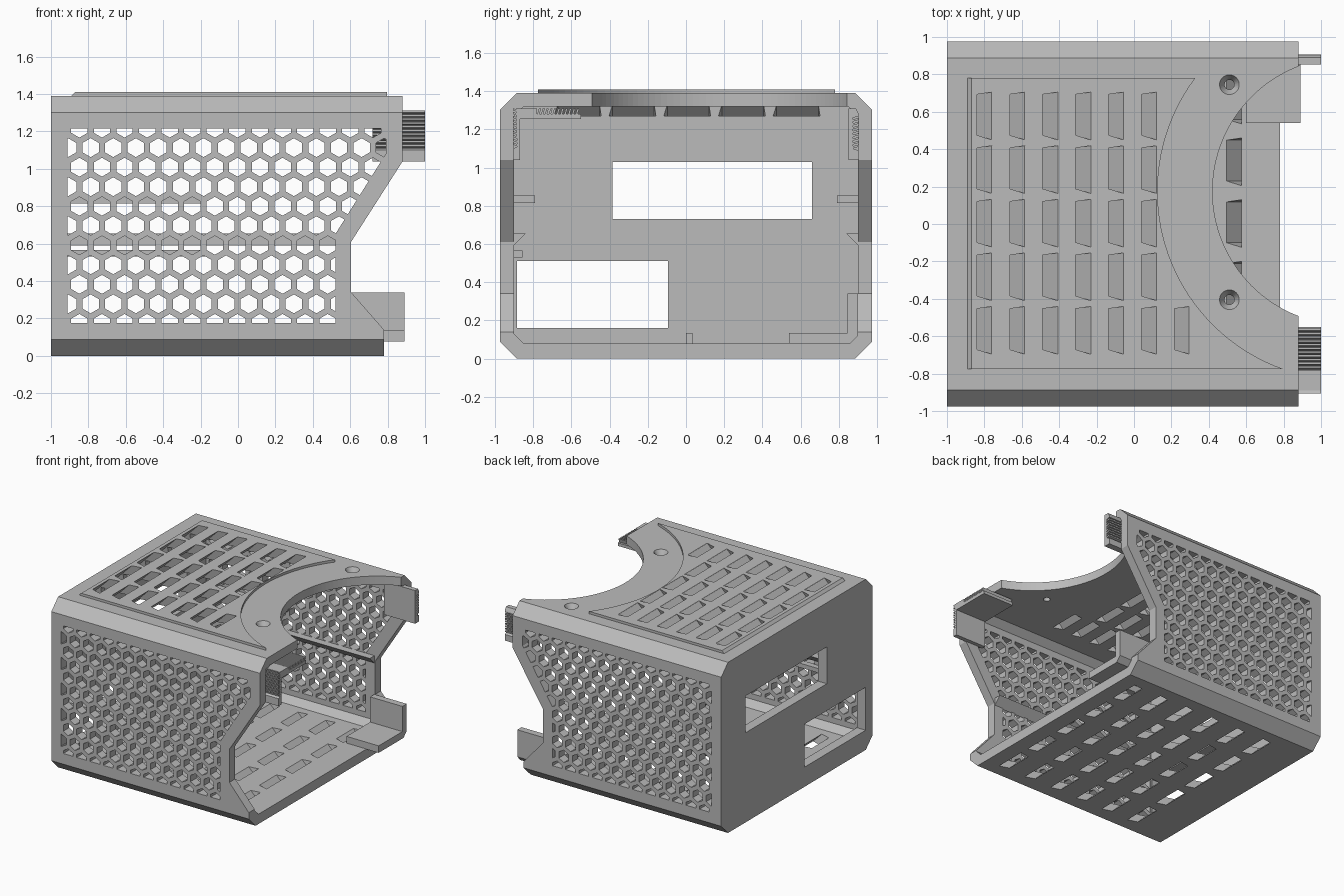
import bpy, bmesh, math
from mathutils import Vector

cube = bpy.data.objects.get("Cube")
if cube:
    bpy.data.objects.remove(cube, do_unlink=True)

grey = bpy.data.materials.new("plain grey")
grey.use_nodes = True
grey.diffuse_color = (0.5, 0.5, 0.5, 1)
grey.node_tree.nodes["Principled BSDF"].inputs["Base Color"].default_value = (0.5, 0.5, 0.5, 1)


def place(axis, p, t):
    return {"x": (t, p[0], p[1]), "y": (p[0], t, p[1]), "z": (p[0], p[1], t)}[axis]


def prisms(name, outlines, axis, lo, hi, shear=0):
    """Extrude 2D outlines along an axis; shear slides the far end in x."""
    bm = bmesh.new()
    for pts in outlines:
        a = [bm.verts.new(place(axis, p, lo)) for p in pts]
        b = [bm.verts.new(Vector(place(axis, p, hi)) + Vector((shear, 0, 0))) for p in pts]
        bm.faces.new(a)
        bm.faces.new(b[::-1])
        n = len(pts)
        for i in range(n):
            bm.faces.new((a[i], b[i], b[(i + 1) % n], a[(i + 1) % n]))
    bmesh.ops.recalc_face_normals(bm, faces=bm.faces)
    mesh = bpy.data.meshes.new(name)
    bm.to_mesh(mesh)
    bm.free()
    mesh.materials.append(grey)
    ob = bpy.data.objects.new(name, mesh)
    bpy.context.collection.objects.link(ob)
    return ob


def boolean(ob, cutter, op="DIFFERENCE", keep=False):
    mod = ob.modifiers.new("cut", "BOOLEAN")
    mod.operation, mod.solver, mod.object = op, "EXACT", cutter
    bpy.context.view_layer.update()
    with bpy.context.temp_override(object=ob, active_object=ob, selected_objects=[ob]):
        bpy.ops.object.modifier_apply(modifier=mod.name)
    if not keep:
        bpy.data.objects.remove(cutter, do_unlink=True)


def rect(x0, x1, y0, y1):
    return [(x0, y0), (x1, y0), (x1, y1), (x0, y1)]


def ring(cx, cy, r, n, turn=0):
    return [(cx + r * math.cos(turn + math.tau * i / n),
             cy + r * math.sin(turn + math.tau * i / n)) for i in range(n)]


def octagon(y, z0, z1, c):
    return [(-y + c, z0), (y - c, z0), (y, z0 + c), (y, z1 - c),
            (y - c, z1), (-y + c, z1), (-y, z1 - c), (-y, z0 + c)]


# Hollow chamfered shell, open on one end
shell = prisms("case_shell", [octagon(0.975, 0, 1.39, 0.088)], "x", -1, 0.88)
boolean(shell, prisms("hollow", [octagon(0.9, 0.08, 1.32, 0.05)], "x", -0.92, 2))

# Stepped open edge of the side walls and floor
edge = [(0.9, 1.04), (0.88, 1.04), (0.605, 0.61), (0.605, 0.34), (0.78, 0.14),
        (0.78, -0.1), (1.2, -0.1), (1.2, 1.04)]
boolean(shell, prisms("edge_cut", [edge], "y", -2, 2))

# Two openings in the end panel
windows = [rect(-0.385, 0.66, 0.73, 1.03), rect(-0.885, -0.095, 0.16, 0.51)]
boolean(shell, prisms("window_cut", windows, "x", -1.2, -0.91))

# Honeycomb through both side walls, clipped to the vent region
pitch, rise = 0.1207, 0.1044
hexes = [ring(-0.848 - (j % 2) * pitch / 2 + i * pitch, 0.1736 + j * rise, 0.0505, 6, math.pi / 6)
         for j in range(11) for i in range(15)]
honeycomb = prisms("honeycomb_cut", hexes, "y", -1.2, 1.2)
region = [(-0.912, 0.175), (0.52, 0.175), (0.52, 0.65), (0.79, 1.08), (0.79, 1.215), (-0.912, 1.215)]
boolean(honeycomb, prisms("vent_region", [region], "y", -1.1, 1.1), "INTERSECT")
boolean(shell, honeycomb)

# Round bite out of the roof
boolean(shell, prisms("roof_bite", [ring(1.134, 0.175, 0.714, 128)], "z", 1.2, 1.6))

# Raised roof panel with a sloped end and curved border
panel_side = [(-0.89, 1.38), (-0.89, 1.39), (-0.87, 1.41), (0.87, 1.41), (0.87, 1.38)]
panel = prisms("raised_roof_panel", [panel_side], "y", -0.775, 0.78)
boolean(panel, prisms("panel_arc", [ring(1.134, 0.175, 1.008, 128)], "z", 1.2, 1.6))


def slot(x, top):
    return [(x, top - 0.23), (x + 0.08, top - 0.255), (x + 0.08, top), (x, top - 0.012)]


# Slanted louvre slots in roof and floor
roof_slots = [slot(-0.84 + 0.176 * i, 0.705 - 0.2865 * j)
              for j in range(5) for i in range(7 if j == 4 else 6)]
louvres = prisms("roof_louvres", roof_slots, "z", 1.41, 1.27, -0.14)
upper = prisms("roof_louvre_tops", roof_slots, "z", 1.409, 1.45, 0.04)
for cutter in (louvres, upper):
    boolean(panel, cutter, keep=True)
boolean(shell, louvres)
bpy.data.objects.remove(upper, do_unlink=True)
floor_slots = [slot(0.455 - 0.25 * i, 0.79 - 0.33 * j) for j in range(5) for i in range(6)]
boolean(shell, prisms("floor_louvres", floor_slots, "z", 0.12, -0.04, 0.16))

# Countersunk screw holes
for y in (0.745, -0.405):
    boolean(shell, prisms("screw_hole", [ring(0.51, y, 0.026, 24)], "z", 1.2, 1.5))
    bpy.ops.mesh.primitive_cone_add(vertices=32, radius1=0.026, radius2=0.058, depth=0.06,
                                    location=(0.51, y, 1.37))
    boolean(shell, bpy.context.object)

# Support rails along the inside of both walls
for side, label in ((-1, "front"), (1, "back")):
    ledge = [(side * 0.905, 0.59), (side * 0.905, 0.655), (side * 0.84, 0.655)]
    prisms(label + "_ledge", [ledge], "x", -0.95, 0.6)
    y0, y1 = sorted((side * 0.905, side * 0.79))
    prisms(label + "_upper_rail", [rect(y0, y1, 0.815, 0.853)], "x", -0.95, -0.17)
prisms("front_lower_rail", [rect(-0.905, -0.855, 0.53, 0.565)], "x", -0.95, -0.17)
prisms("floor_stop", [rect(0, 0.035, 0.075, 0.135)], "x", -0.95, -0.85)

# Corner bracket on the floor
bracket = [(0.54, 0.078), (0.86, 0.078), (0.9, 0.12), (0.9, 0.34),
           (0.845, 0.34), (0.845, 0.135), (0.54, 0.135)]
prisms("corner_bracket", [bracket], "x", 0.6, 0.89)

# Toothed latch arms
front_arm = [(-0.87, 1.04), (-0.87, 1.255), (-0.55, 1.255), (-0.55, 1.28), (-0.78, 1.28),
             (-0.78, 1.31), (-0.89, 1.31), (-0.885, 1.11), (-0.905, 1.1), (-0.905, 1.04)]
prisms("front_latch", [front_arm], "x", 0.72, 1)
back_arm = [(0.852, 1.04), (0.905, 1.04), (0.905, 1.09), (0.875, 1.1), (0.875, 1.27),
            (0.905, 1.28), (0.89, 1.31), (0.852, 1.31)]
prisms("back_latch", [back_arm], "x", 0.72, 1)


def tooth_up(y):
    return [(y, 1.275), (y + 0.011, 1.275), (y + 0.021, 1.31), (y + 0.01, 1.31)]


def tooth_side(z, side, root):
    return [(side * root, z), (side * root, z + 0.011),
            (side * 0.905, z + 0.021), (side * 0.905, z + 0.01)]


prisms("front_latch_top_teeth", [tooth_up(-0.78 + 0.02 * i) for i in range(11)], "x", 0.72, 1)
prisms("front_latch_side_teeth", [tooth_side(1.11 + 0.02 * i, -1, 0.88) for i in range(10)], "x", 0.72, 1)
prisms("back_latch_teeth", [tooth_side(1.1 + 0.02 * i, 1, 0.87) for i in range(9)], "x", 0.72, 1)
